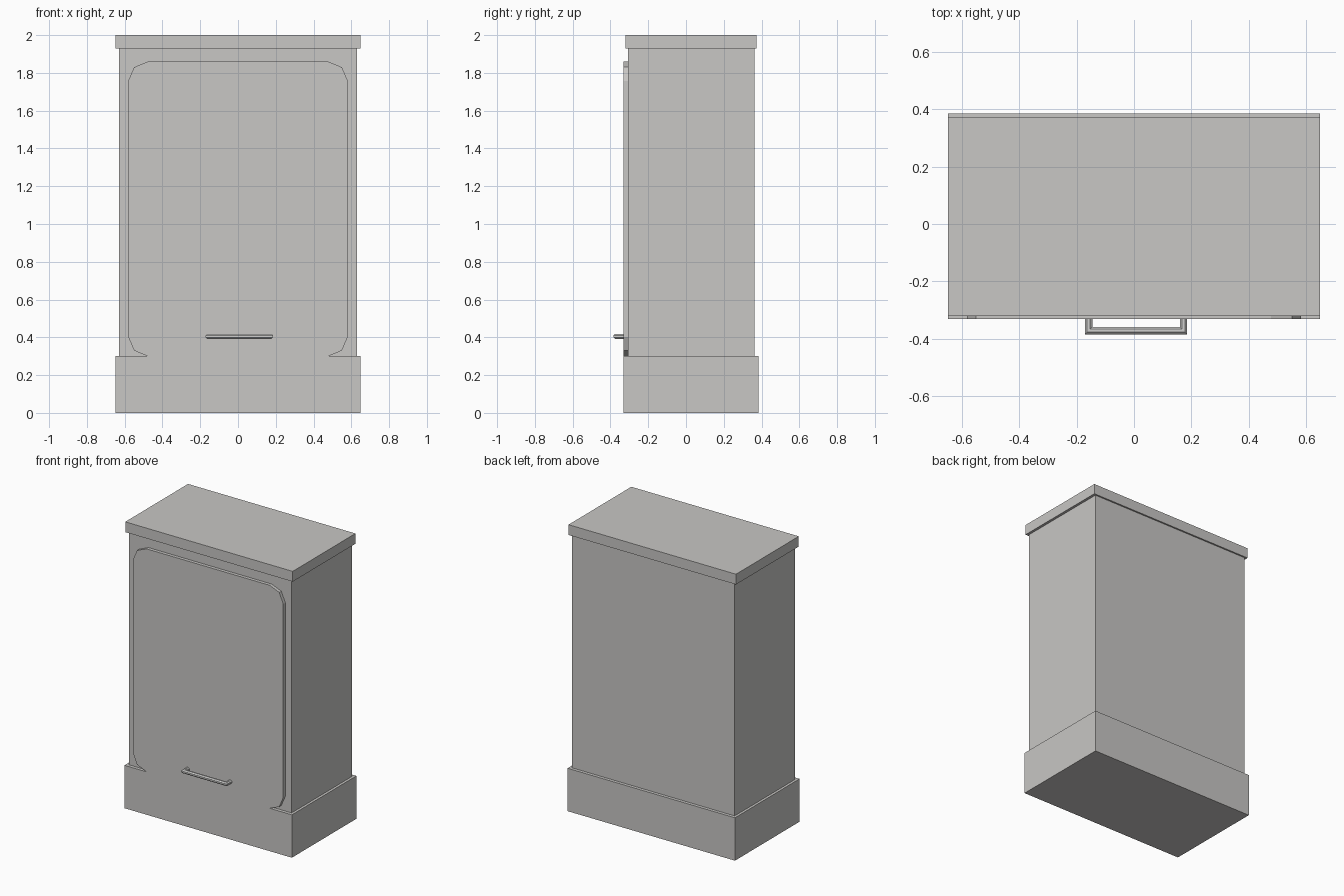
import bpy, bmesh, math
from mathutils import Vector

if "Cube" in bpy.data.objects:
    bpy.data.objects.remove(bpy.data.objects["Cube"])


def material(name, rgb):
    m = bpy.data.materials.new(name)
    m.diffuse_color = (*rgb, 1)
    m.use_nodes = True
    m.node_tree.nodes["Principled BSDF"].inputs["Base Color"].default_value = m.diffuse_color
    return m


PAINT = material("warm grey paint", (0.58, 0.57, 0.555))
METAL = material("light grey metal", (0.63, 0.63, 0.62))


def finish(name, bm, mat):
    bmesh.ops.recalc_face_normals(bm, faces=bm.faces)
    me = bpy.data.meshes.new(name)
    bm.to_mesh(me)
    bm.free()
    me.materials.append(mat)
    ob = bpy.data.objects.new(name, me)
    bpy.context.collection.objects.link(ob)
    return ob


def box(name, half_x, y0, y1, z0, z1):
    bm = bmesh.new()
    bmesh.ops.create_cube(bm, size=1)
    for v in bm.verts:
        v.co = (v.co.x * 2 * half_x,
                y0 if v.co.y < 0 else y1,
                z0 if v.co.z < 0 else z1)
    finish(name, bm, PAINT)


# Plinth, cabinet body and overhanging top
box("plinth", 0.648, -0.33, 0.384, 0.0, 0.30)
box("cabinet_body", 0.63, -0.307, 0.362, 0.30, 1.928)
box("top_slab", 0.648, -0.321, 0.373, 1.928, 2.0)

# Door panel: rectangle with two-segment rounded corners, extruded
quarter = [(0.477, 0.78), (0.55, 0.75), (0.581, 0.678)]
outline = []
for sx, sz in ((1, 1), (1, -1), (-1, -1), (-1, 1)):
    pts = quarter if sx * sz > 0 else quarter[::-1]
    outline += [(sx * x, 1.08 + sz * z) for x, z in pts]
bm = bmesh.new()
face = bm.faces.new([bm.verts.new((x, -0.33, z)) for x, z in outline])
ext = bmesh.ops.extrude_face_region(bm, geom=[face])
for v in ext["geom"]:
    if isinstance(v, bmesh.types.BMVert):
        v.co.y = -0.306
if not face.is_valid or len(bm.faces) < 14:
    bm.faces.new([v for v in bm.verts if v.co.y < -0.32][:12])
finish("door_panel", bm, PAINT)

# Handle: octagonal tube with mitred corners along a U-shaped path
R, SIDES, Z = 0.0138, 8, 0.405
path = [(-0.158, -0.328), (-0.158, -0.371), (0.172, -0.371), (0.172, -0.328)]
offsets = [(1, 0), (1, 1), (-1, 1), (-1, 0)]  # direction to the inside of the U
bm = bmesh.new()
rings = []
for (px, py), (ox, oy) in zip(path, offsets):
    ring = []
    for i in range(SIDES):
        a = 2 * math.pi * (i + 0.5) / SIDES
        inward = R * math.cos(a)
        ring.append(bm.verts.new((px + ox * inward, py + oy * inward, Z + R * math.sin(a))))
    rings.append(ring)
for a, b in zip(rings, rings[1:]):
    for i in range(SIDES):
        j = (i + 1) % SIDES
        bm.faces.new((a[i], a[j], b[j], b[i]))
bm.faces.new(rings[0])
bm.faces.new(rings[-1])
finish("door_handle", bm, METAL)
